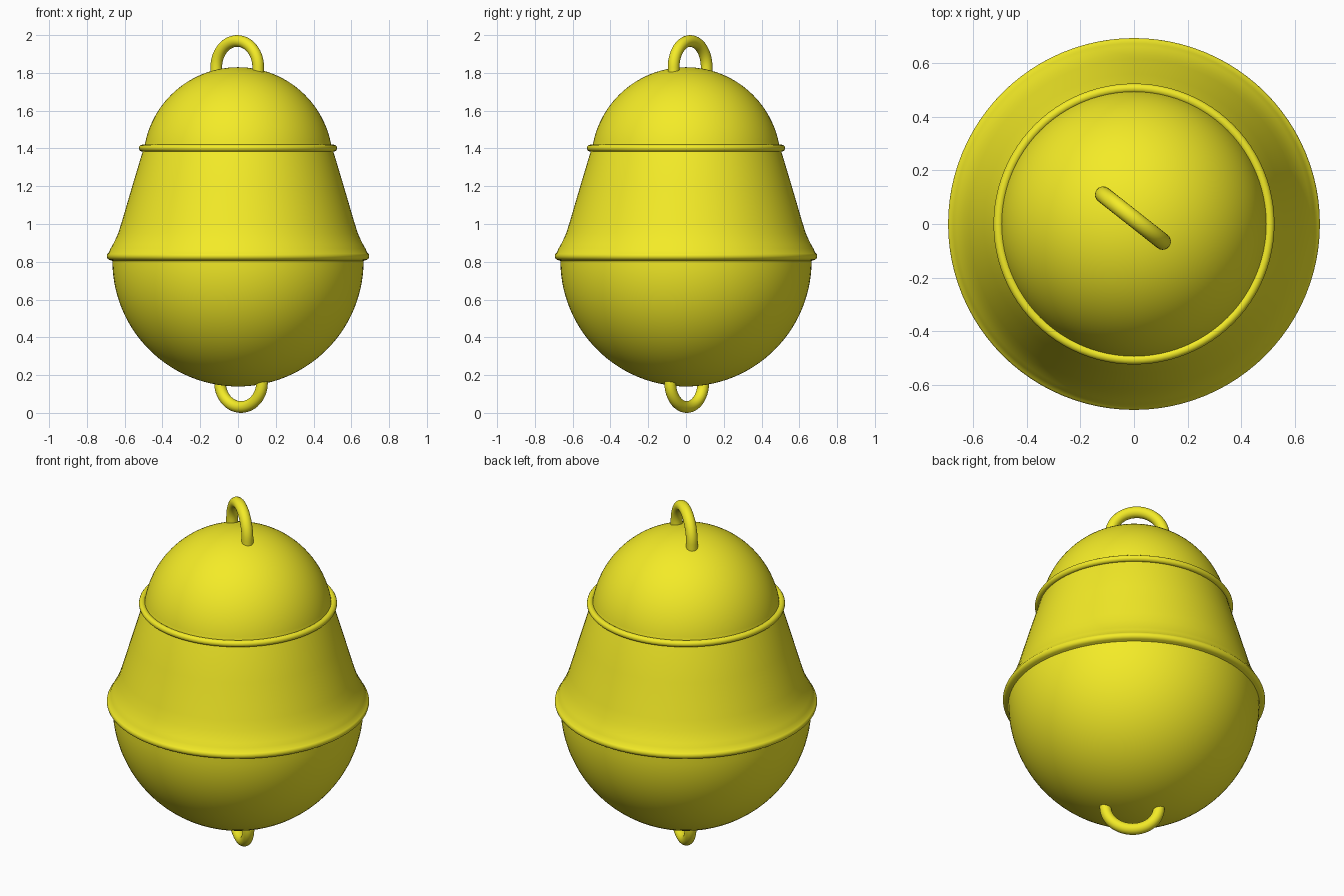
import bpy, bmesh, math
from mathutils import Vector

if "Cube" in bpy.data.objects:
    bpy.data.objects.remove(bpy.data.objects["Cube"])

yellow = bpy.data.materials.new("yellow_paint")
yellow.diffuse_color = (0.9, 0.83, 0.02, 1)
yellow.use_nodes = True
yellow.node_tree.nodes["Principled BSDF"].inputs["Base Color"].default_value = yellow.diffuse_color


def finish(name, bm, angle=40):
    bmesh.ops.remove_doubles(bm, verts=bm.verts, dist=1e-5)
    bmesh.ops.recalc_face_normals(bm, faces=bm.faces)
    mesh = bpy.data.meshes.new(name)
    bm.to_mesh(mesh)
    bm.free()
    mesh.materials.append(yellow)
    ob = bpy.data.objects.new(name, mesh)
    bpy.context.collection.objects.link(ob)
    bpy.ops.object.select_all(action='DESELECT')
    ob.select_set(True)
    bpy.context.view_layer.objects.active = ob
    bpy.ops.object.shade_smooth_by_angle(angle=math.radians(angle))
    return ob


def lathe(name, profile, steps=96):
    """Spin an (r, z) profile around the z axis."""
    bm = bmesh.new()
    vs = [bm.verts.new((r, 0, z)) for r, z in profile]
    edges = [bm.edges.new(p) for p in zip(vs, vs[1:])]
    bmesh.ops.spin(bm, geom=vs + edges, cent=(0, 0, 0), axis=(0, 0, 1),
                   angle=math.tau, steps=steps)
    return finish(name, bm)


def arc(r, zc, a0, a1, n, cr=0.0):
    """Arc points in the profile plane, angles in degrees."""
    pts = []
    for i in range(n + 1):
        a = math.radians(a0 + (a1 - a0) * i / n)
        pts.append((max(cr + r * math.cos(a), 0), zc + r * math.sin(a)))
    return pts


def lifting_eye(name, centre, up, height, tube=0.031):
    """Arched round bar lying along the x/-y diagonal."""
    along = Vector((0.111, -0.0875, 0))
    side = Vector((0.0875, 0.111, 0)).normalized()
    rise = Vector((0, 0, up * height))
    c = Vector(centre)
    path = [c - along - rise * 0.4]
    path += [c - along * math.cos(math.pi * i / 28) + rise * math.sin(math.pi * i / 28)
             for i in range(29)]
    path += [c + along - rise * 0.4]
    bm = bmesh.new()
    rings = []
    for i, p in enumerate(path):
        t = (path[min(i + 1, len(path) - 1)] - path[max(i - 1, 0)]).normalized()
        n = t.cross(side)
        rings.append([bm.verts.new(p + tube * (n * math.cos(math.tau * k / 20)
                                               + side * math.sin(math.tau * k / 20)))
                      for k in range(20)])
    for a, b in zip(rings, rings[1:]):
        for k in range(20):
            bm.faces.new((a[k], a[(k + 1) % 20], b[(k + 1) % 20], b[k]))
    bm.faces.new(rings[0])
    bm.faces.new(rings[-1])
    return finish(name, bm)


# Buoy body: round hull, flared rim, tapered wall and domed top
body = arc(0.665, 0.805, -90, 0, 28)
body += arc(0.021, 0.83, -75, 60, 8, cr=0.674)
body += [(0.675, 0.870), (0.662, 0.892), (0.649, 0.918), (0.635, 0.95),
         (0.617, 1.005), (0.560, 1.20), (0.503, 1.39)]
body += arc(0.502, 1.328, 9, 90, 26)
lathe("buoy_body", body)

# Raised bead around the foot of the dome
lathe("upper_bead", arc(0.018, 1.402, 0, 360, 16, cr=0.507))

# Lifting eye on top and mooring eye below
lifting_eye("lifting_eye", (-0.004, 0.022, 1.83), 1, 0.139)
lifting_eye("mooring_eye", (0.016, 0.004, 0.16), -1, 0.129)
